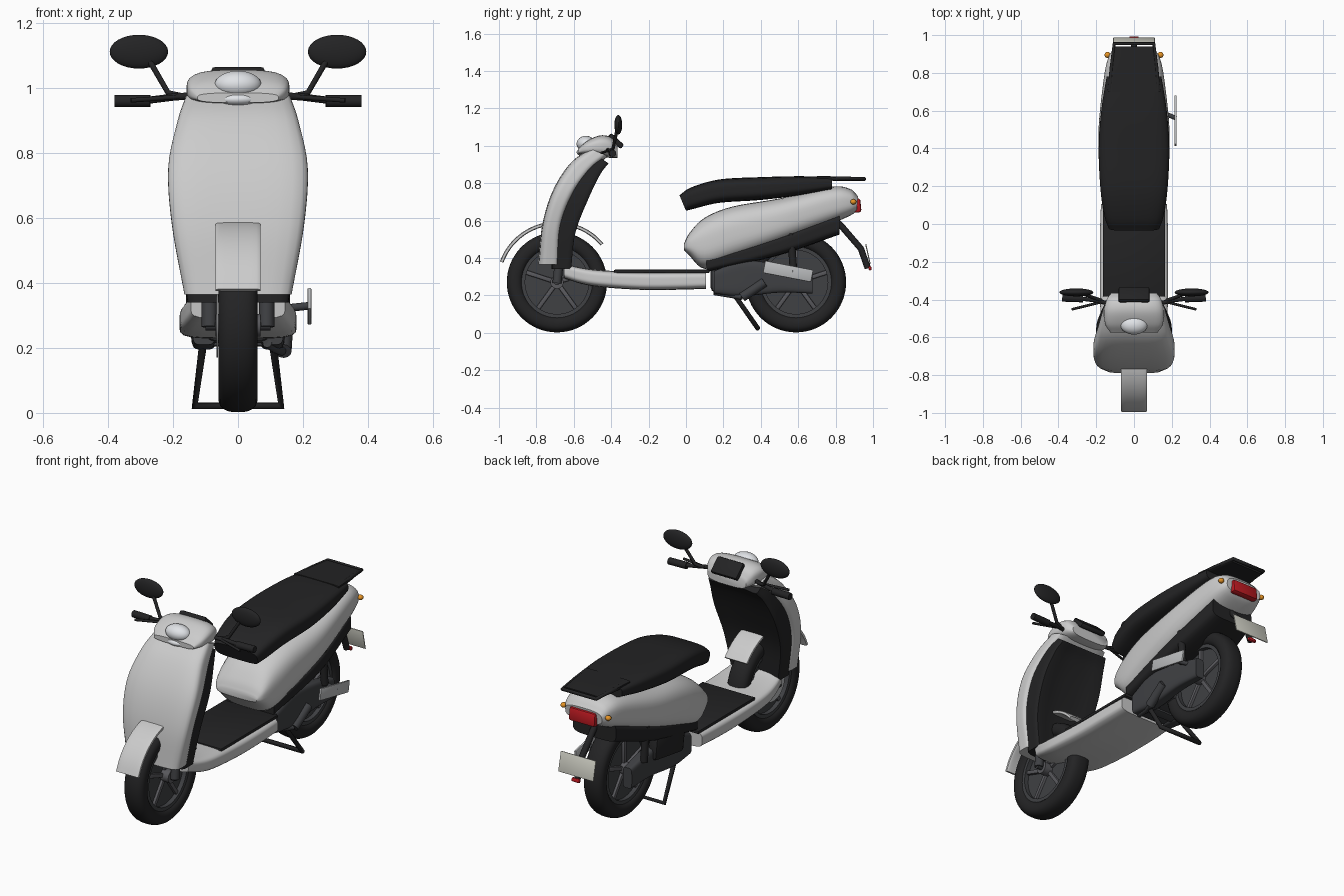
import bpy, bmesh, math
from mathutils import Vector

if "Cube" in bpy.data.objects:
    bpy.data.objects.remove(bpy.data.objects["Cube"])


def material(name, r, g, b):
    m = bpy.data.materials.new(name)
    m.diffuse_color = (r, g, b, 1)
    m.use_nodes = True
    m.node_tree.nodes["Principled BSDF"].inputs["Base Color"].default_value = m.diffuse_color
    return m


BLACK = material("black", .017, .017, .018)
DARK = material("dark_grey", .05, .052, .057)
SPOKE = material("spoke_grey", .1, .1, .11)
SILVER = material("silver", .5, .51, .52)
WHITE = material("plate_white", .62, .62, .55)
GLASS = material("lamp_glass", .75, .77, .8)
RED = material("red", .5, .01, .015)
ORANGE = material("orange", .8, .3, .02)


def finish(bm, name, mat=None, angle=40):
    bmesh.ops.recalc_face_normals(bm, faces=bm.faces)
    me = bpy.data.meshes.new(name)
    bm.to_mesh(me)
    bm.free()
    ob = bpy.data.objects.new(name, me)
    bpy.context.collection.objects.link(ob)
    if mat:
        me.materials.append(mat)
    bpy.ops.object.select_all(action='DESELECT')
    ob.select_set(True)
    bpy.context.view_layer.objects.active = ob
    bpy.ops.object.shade_smooth_by_angle(angle=math.radians(angle))
    return ob


def smooth_rows(rows, steps=5):
    """Catmull-Rom interpolation of section rows."""
    rows = [Vector(r) for r in rows]
    ext = [2 * rows[0] - rows[1]] + rows + [2 * rows[-1] - rows[-2]]
    out = []
    for a, b, c, d in zip(ext, ext[1:], ext[2:], ext[3:]):
        for i in range(steps):
            t = i / steps
            out.append(.5 * (2 * b + (c - a) * t + (2 * a - 5 * b + 4 * c - d) * t * t
                             + (3 * b - a - 3 * c + d) * t ** 3))
    return out + [rows[-1]]


def loft(name, rows, mat=None, power=3.5, x0=0, dent=0, steps=5, n=40):
    """Each row: y,z of one outline edge, y,z of the other, half width."""
    bm = bmesh.new()
    rings = []
    for y1, z1, y2, z2, w in smooth_rows(rows, steps):
        ring = []
        for i in range(n):
            a = math.tau * (i + .5) / n
            c, s = math.cos(a), math.sin(a)
            k = (abs(c) ** power + abs(s) ** power) ** (-1 / power)
            c, s = c * k, s * k
            if s < 0:
                s *= 1 - dent * (1 - abs(c) ** 3)
            f = (1 + s) / 2
            ring.append(bm.verts.new((x0 + w * c, y2 + (y1 - y2) * f, z2 + (z1 - z2) * f)))
        rings.append(ring)
    for p, q in zip(rings, rings[1:]):
        for i in range(n):
            j = (i + 1) % n
            bm.faces.new((p[i], p[j], q[j], q[i]))
    bm.faces.new(rings[0])
    bm.faces.new(rings[-1])
    return finish(bm, name, mat)


def lathe(name, profile, loc, mat=None, n=64):
    """Closed profile of (x, radius) turned about the x axis."""
    bm = bmesh.new()
    rings = [[bm.verts.new((loc[0] + x, loc[1] + r * math.cos(math.tau * i / n),
                            loc[2] + r * math.sin(math.tau * i / n))) for i in range(n)] for x, r in profile]
    for p, q in zip(rings, rings[1:] + rings[:1]):
        for i in range(n):
            j = (i + 1) % n
            bm.faces.new((p[i], p[j], q[j], q[i]))
    return finish(bm, name, mat)


def box(name, loc, size, mat=None, rx=0, bevel=.006):
    bm = bmesh.new()
    bmesh.ops.create_cube(bm, size=1)
    bmesh.ops.scale(bm, vec=size, verts=bm.verts)
    bmesh.ops.bevel(bm, geom=bm.edges[:], offset=min(bevel, min(size) * .4), segments=2, profile=.5, affect='EDGES')
    ob = finish(bm, name, mat)
    ob.location, ob.rotation_euler.x = loc, rx
    return ob


def ball(name, loc, radii, mat=None):
    bm = bmesh.new()
    bmesh.ops.create_uvsphere(bm, u_segments=32, v_segments=16, radius=1)
    bmesh.ops.scale(bm, vec=radii, verts=bm.verts)
    ob = finish(bm, name, mat)
    ob.location = loc
    return ob


def tube(name, pts, r, mat=None):
    cu = bpy.data.curves.new(name, 'CURVE')
    cu.dimensions, cu.bevel_depth, cu.bevel_resolution, cu.use_fill_caps = '3D', r, 4, True
    sp = cu.splines.new('POLY')
    sp.points.add(len(pts) - 1)
    for p, co in zip(sp.points, pts):
        p.co = (*co, 1)
    if mat:
        cu.materials.append(mat)
    ob = bpy.data.objects.new(name, cu)
    bpy.context.collection.objects.link(ob)
    return ob


# wheels: tyre, rim, inner disc, hub and five spokes
tyre = []
for i in range(24):
    a = math.tau * i / 24
    c, s = math.cos(a), math.sin(a)
    k = (abs(c) ** 2.6 + abs(s) ** 2.6) ** (-1 / 2.6)
    tyre.append((.06 * c * k, .224 + .044 * s * k))
for tag, y in (("front", -.69), ("rear", .588)):
    at = (0, y, .27)
    lathe(tag + "_tyre", tyre, at, BLACK)
    lathe(tag + "_rim", [(-.045, .17), (.045, .17), (.045, .19), (-.045, .19)], at, DARK)
    lathe(tag + "_wheel_disc", [(-.02, .001), (.02, .001), (.02, .175), (-.02, .175)], at, DARK)
    lathe(tag + "_hub", [(-.07, .001), (.07, .001), (.07, .035), (-.07, .035)], at, SPOKE, 32)
    for i in range(5):
        a = math.tau * i / 5 + math.pi / 2
        box(f"{tag}_spoke_{i + 1}", (0, y + .1 * math.cos(a), .27 + .1 * math.sin(a)),
            (.07, .155, .024), SPOKE, a)
lathe("brake_disc", [(-.066, .04), (-.062, .04), (-.062, .1), (-.066, .1)], (0, -.69, .27), SILVER)

# front mudguard
arc = [math.radians(160 - 10 * i) for i in range(13)]
loft("front_mudguard", [(-.69 + .325 * math.cos(a), .27 + .325 * math.sin(a),
                         -.69 + .305 * math.cos(a), .27 + .305 * math.sin(a), .07) for a in arc], power=6, steps=2)

# leg shield and its dark inner panel
loft("leg_shield", [(-.79, .365, -.67, .365, .165), (-.768, .58, -.66, .57, .203), (-.712, .76, -.595, .74, .215),
                    (-.62, .905, -.50, .87, .188), (-.515, .985, -.415, .945, .162)], power=4.5)
loft("inner_leg_panel", [(-.72, .34, -.60, .34, .155), (-.71, .57, -.575, .53, .188), (-.65, .75, -.505, .71, .2),
                         (-.56, .89, -.445, .84, .178), (-.48, .95, -.405, .90, .155)], BLACK, 6, dent=.42)

# floorboard and mat
loft("floorboard", [(-.655, .375, -.65, .29, .145), (-.58, .352, -.56, .262, .165), (-.46, .335, -.46, .245, .178),
                    (-.25, .325, -.25, .23, .18), (-.05, .325, -.05, .23, .18), (.107, .326, .107, .235, .175)], power=5)
box("floor_mat", (0, -.13, .328), (.33, .51, .018), BLACK)

# rear body and dark skirt beneath
loft("rear_body", [(-.012, .475, -.01, .44, .125), (.02, .535, .02, .41, .15), (.1, .615, .1, .342, .168),
                   (.25, .675, .25, .385, .182), (.5, .718, .5, .475, .188), (.77, .78, .77, .58, .16),
                   (.875, .77, .875, .625, .138), (.92, .73, .912, .65, .115)], power=3)
loft("rear_skirt", [(.11, .40, .11, .325, .15), (.5, .52, .5, .415, .165), (.82, .64, .82, .525, .135)], BLACK, 5)

# seat and rear rack
loft("seat", [(-.035, .735, .0, .652, .135), (.03, .778, .05, .665, .155), (.18, .82, .18, .695, .177),
              (.4, .832, .4, .71, .187), (.61, .837, .61, .735, .172), (.78, .832, .78, .765, .145)], BLACK, 4)
loft("rack_plate", [(.7, .838, .7, .815, .14), (.82, .835, .82, .812, .128), (.94, .83, .94, .812, .105)], BLACK, 9)
tube("rack_rail", [(-.128, .7, .828), (-.12, .82, .826), (-.105, .955, .822), (.105, .955, .822),
                   (.12, .82, .826), (.128, .7, .828)], .01, BLACK)

# tail lamp, number plate and its arm
box("tail_lamp", (0, .915, .68), (.165, .04, .075), RED, .1, .012)
tube("plate_arm", [(0, .80, .60), (0, .84, .56), (0, .935, .45), (0, .972, .345)], .017, BLACK)
box("number_plate", (0, .973, .42), (.22, .006, .11), WHITE, .22, .002)
box("rear_reflector", (0, .984, .345), (.05, .016, .022), RED, .22)

# steering cowl, headlamp and dashboard
loft("steering_cowl", [(-.575, .985, -.575, .955, .125), (-.53, 1.025, -.53, .95, .152), (-.46, 1.055, -.46, .94, .158),
                       (-.40, 1.045, -.40, .935, .145), (-.365, 1.0, -.365, .935, .12)], power=3.2)
ball("headlamp", (0, -.535, 1.01), (.072, .05, .043), GLASS)
ball("lower_lamp", (0, -.545, .965), (.062, .04, .022), GLASS)
box("dashboard", (0, -.375, 1.025), (.165, .095, .03), BLACK, -.75, .01)

# engine, left air box, exhaust and stand
box("crankcase", (0, .27, .29), (.2, .28, .15), DARK, bevel=.03)
box("air_box", (-.13, .36, .355), (.06, .26, .14), BLACK, .15, .02)
box("exhaust_shield", (.22, .546, .328), (.012, .262, .066), SILVER, -.19, .004)
tube("exhaust_pipe", [(.09, .15, .215), (.11, .24, .2), (.135, .30, .19)], .014, DARK)
tube("kick_pedal", [(.14, .30, .19), (.145, .42, .27)], .025, DARK)
tube("shield_mount", [(.13, .6, .32), (.222, .56, .33)], .012, DARK)
box("stand_pivot", (0, .24, .225), (.23, .06, .04), DARK)
tube("centre_stand", [(-.105, .24, .23), (-.133, .385, .022), (.133, .385, .022), (.105, .24, .23)], .013, BLACK)

# paired parts
for tag, s in (("left", -1), ("right", 1)):
    loft(tag + "_swing_arm", [(.15, .33, .15, .21, .035), (.3, .385, .3, .195, .04), (.5, .365, .5, .215, .035),
                              (.675, .325, .675, .21, .028)], DARK, 5, x0=.105 * s)
    tube(tag + "_shock", [(.14 * s, .575, .33), (.14 * s, .56, .53)], .02, BLACK)
    tube(tag + "_fork", [(.088 * s, -.69, .265), (.088 * s, -.665, .5)], .024, DARK)
    tube(tag + "_axle", [(.03 * s, -.69, .27), (.1 * s, -.69, .27)], .016, DARK)
    tube(tag + "_handlebar", [(.1 * s, -.43, .98), (.2 * s, -.405, .972), (.28 * s, -.395, .962)], .011, BLACK)
    tube(tag + "_grip", [(.27 * s, -.396, .96), (.38 * s, -.392, .96)], .019, BLACK)
    tube(tag + "_brake_lever", [(.16 * s, -.41, .975), (.22 * s, -.425, .97), (.33 * s, -.452, .962)], .007, BLACK)
    tube(tag + "_mirror_stem", [(.17 * s, -.405, .975), (.215 * s, -.39, .985), (.27 * s, -.37, 1.08)], .009, BLACK)
    ball(tag + "_mirror", (.305 * s, -.362, 1.112), (.09, .021, .052), BLACK)
    ball(tag + "_indicator", (.14 * s, .895, .70), (.016, .016, .014), ORANGE)
